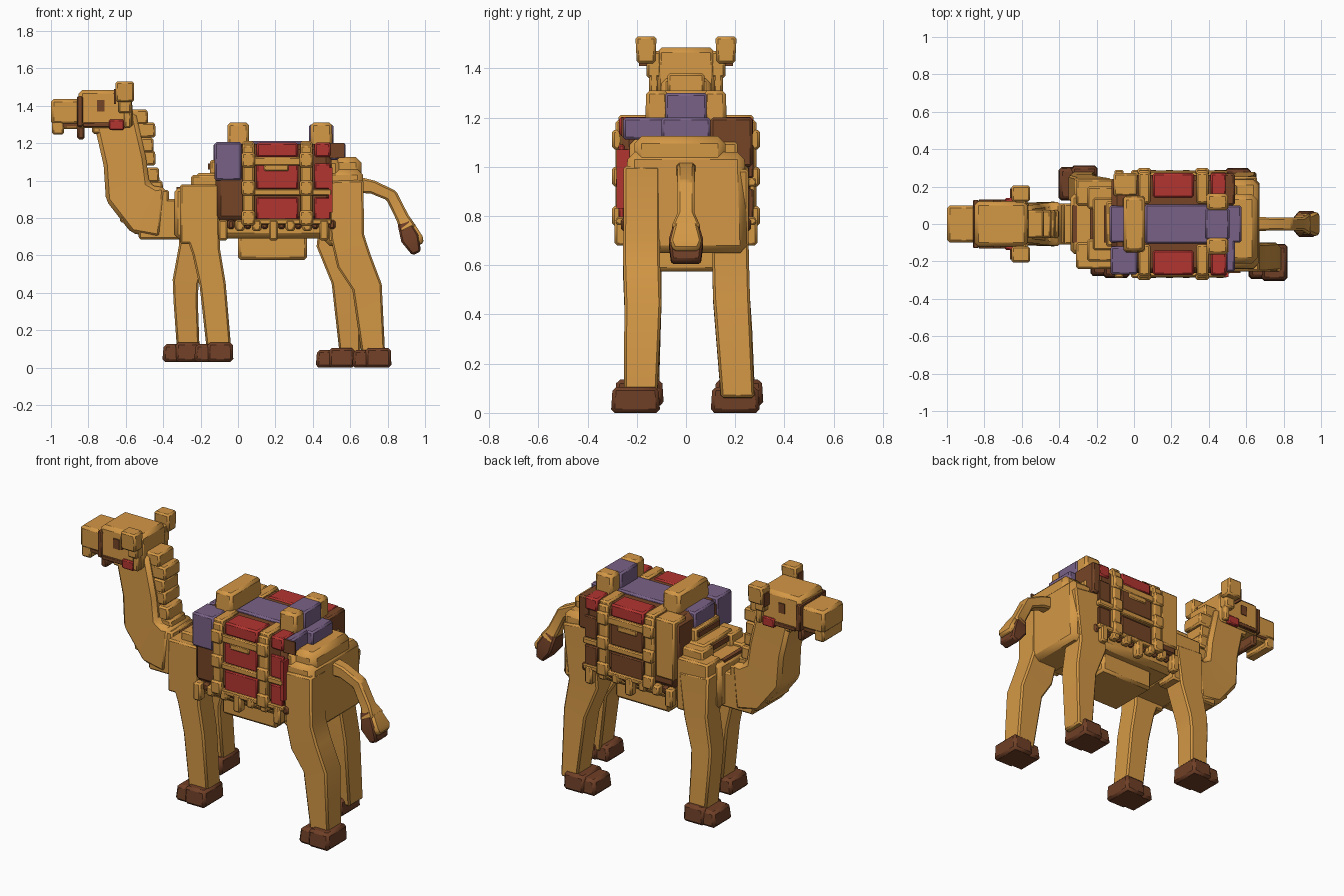
import bpy, bmesh
from mathutils import Vector

default_cube = bpy.data.objects.get("Cube")
if default_cube:
    bpy.data.objects.remove(default_cube)


def material(name, colour):
    mat = bpy.data.materials.new(name)
    mat.use_nodes = True
    mat.diffuse_color = (*colour, 1)
    mat.node_tree.nodes["Principled BSDF"].inputs["Base Color"].default_value = (*colour, 1)
    return mat


TAN = material("sandy tan fur", (.65, .31, .06))
HOOF = material("hoof brown", (.16, .05, .02))
LEATHER = material("leather brown", (.18, .06, .02))
RED = material("saddle red", (.45, .035, .03))
PURPLE = material("cushion purple", (.19, .12, .24))
created = []


def finish(name, bm, mat, bevel):
    bmesh.ops.recalc_face_normals(bm, faces=bm.faces)
    mesh = bpy.data.meshes.new(name)
    bm.to_mesh(mesh)
    bm.free()
    mesh.materials.append(mat)
    obj = bpy.data.objects.new(name, mesh)
    bpy.context.collection.objects.link(obj)
    if bevel:
        mod = obj.modifiers.new("soft edges", "BEVEL")
        mod.width = bevel
        mod.segments = 1
    created.append(obj)


def box(name, mat, xs, ys, zs, bevel=.01, top=(1, 1)):
    """Box between ranges; its top face is scaled by top."""
    bm = bmesh.new()
    bmesh.ops.create_cube(bm, size=1)
    for v in bm.verts:
        if v.co.z > 0:
            v.co.x *= top[0]
            v.co.y *= top[1]
        v.co = Vector([(lo + hi) / 2 + c * (hi - lo) for c, (lo, hi) in zip(v.co, (xs, ys, zs))])
    finish(name, bm, mat, bevel)


def pair(name, mat, xs, ys, zs, **kw):
    """The same box on both flanks, given for the far (+y) one."""
    box("far_" + name, mat, xs, ys, zs, **kw)
    box("near_" + name, mat, xs, (-ys[1], -ys[0]), zs, **kw)


def limb(name, mat, path, bevel=.01):
    """Rectangular sections (x, y, z, half thickness, half width) along a path."""
    bm = bmesh.new()
    centres = [Vector(p[:3]) for p in path]
    rings = []
    for i, (c, p) in enumerate(zip(centres, path)):
        t = centres[min(i + 1, len(path) - 1)] - centres[max(i - 1, 0)]
        n = Vector((-t.z, 0, t.x)).normalized() * p[3]
        w = Vector((0, p[4], 0))
        rings.append([bm.verts.new(c + a * n + b * w) for a, b in ((-1, -1), (1, -1), (1, 1), (-1, 1))])
    for a, b in zip(rings, rings[1:]):
        for k in range(4):
            j = (k + 1) % 4
            bm.faces.new((a[k], a[j], b[j], b[k]))
    bm.faces.new(rings[0])
    bm.faces.new(rings[-1])
    finish(name, bm, mat, bevel)


# Body
box("barrel", TAN, (-.12, .55), (-.23, .23), (.69, 1.12), bevel=.03)
box("belly", TAN, (0, .37), (-.16, .16), (.575, .72), bevel=.015)
box("chest", TAN, (-.34, -.08), (-.16, .16), (.69, .96), bevel=.02)
box("withers", TAN, (-.22, -.08), (-.14, .14), (.9, 1.04))
box("withers_top", TAN, (-.15, -.06), (-.12, .12), (.95, 1.11))
box("rump", TAN, (.46, .67), (-.25, .25), (.65, 1.06), bevel=.03, top=(.98, .95))
box("rump_top", TAN, (.5, .66), (-.21, .16), (.98, 1.125), bevel=.03)
pair("shoulder", TAN, (-.31, -.1), (.1, .24), (.66, .98))
pair("shoulder_step", TAN, (-.25, -.08), (.08, .2), (.9, 1.03))
for x, z in ((-.33, .965), (-.235, 1.02), (-.16, 1.09)):
    box("withers_patch", LEATHER, (x, x + .025), (-.1, .1), (z - .03, z), bevel=0)

# Neck, throat and stepped mane
limb("neck", TAN, [(-.4, 0, .83, .14, .12), (-.5, 0, .84, .14, .115), (-.59, 0, .94, .125, .11),
                   (-.605, 0, 1.1, .115, .105), (-.66, 0, 1.34, .115, .1)], bevel=.02)
box("neck_front", TAN, (-.695, -.5), (-.1, .1), (.89, 1.05), top=(1.06, 1))
box("throat", TAN, (-.63, -.4), (-.105, .105), (.775, .95), top=(1.1, 1))
box("neck_base", TAN, (-.53, -.3), (-.11, .11), (.685, .9), top=(1.1, 1))
for x, z in ((-.48, 1.38), (-.44, 1.31), (-.45, 1.23), (-.44, 1.16), (-.42, 1.07), (-.4, 1)):
    box("mane_step", TAN, (x - .16, x), (-.075, .075), (z - .08, z), top=(.96, 1))
box("nape", TAN, (-.55, -.37), (-.11, .11), (.83, .95))

# Head
box("skull", TAN, (-.86, -.56), (-.125, .125), (1.28, 1.485), bevel=.02, top=(.94, .95))
box("jaw", TAN, (-.78, -.56), (-.1, .1), (1.25, 1.32))
box("muzzle", TAN, (-1, -.82), (-.1, .1), (1.3, 1.435), bevel=.015)
box("upper_lip", TAN, (-.995, -.93), (-.095, .095), (1.245, 1.33))
box("lower_jaw", TAN, (-.95, -.82), (-.085, .085), (1.275, 1.33))
box("mouth_line", LEATHER, (-.94, -.85), (-.09, .09), (1.29, 1.305), bevel=0)
box("bridle_noseband", LEATHER, (-.86, -.83), (-.129, .129), (1.29, 1.45), bevel=.005)
box("bridle_bit", LEATHER, (-.86, -.82), (-.1, .1), (1.22, 1.3))
pair("ear", TAN, (-.655, -.555), (.125, .2), (1.42, 1.53), top=(1, 1.15))
pair("ear_root", TAN, (-.64, -.57), (.1, .16), (1.36, 1.47))
pair("ear_lining", LEATHER, (-.662, -.652), (.14, .19), (1.41, 1.49), bevel=0)
pair("eye", LEATHER, (-.755, -.715), (.119, .127), (1.37, 1.43), bevel=0)
pair("bridle_cheek", LEATHER, (-.83, -.6), (.11, .132), (1.285, 1.31), bevel=.004)
pair("bridle_red", RED, (-.69, -.61), (.11, .138), (1.27, 1.325), bevel=.006)
pair("bridle_strap", TAN, (-.61, -.57), (.11, .15), (1.28, 1.4))

# Legs and hooves
limb("near_front_leg", TAN, [(-.2, -.17, .95, .1, .07), (-.2, -.17, .78, .1, .07), (-.17, -.17, .62, .075, .07),
                             (-.135, -.17, .44, .07, .07), (-.1, -.175, .08, .065, .065)])
limb("far_front_leg", TAN, [(-.22, .17, .9, .1, .075), (-.235, .18, .65, .08, .07),
                            (-.28, .19, .46, .07, .07), (-.28, .2, .36, .065, .068), (-.265, .215, .08, .06, .065)])
limb("near_hind_leg", TAN, [(.575, -.18, 1, .095, .074), (.585, -.18, .7, .09, .075), (.62, -.18, .57, .095, .075),
                            (.69, -.175, .43, .08, .075), (.725, -.185, .06, .062, .068)])
limb("far_hind_leg", TAN, [(.56, .18, 1, .1, .074), (.52, .18, .65, .1, .075),
                           (.575, .185, .46, .075, .075), (.6, .21, .06, .055, .068)])
for name, x, y, z in (("near_front", -.125, -.19, .03), ("far_front", -.295, .215, .03),
                      ("near_hind", .72, -.205, 0), ("far_hind", .525, .2, 0)):
    box(name + "_hoof", HOOF, (x - .04, x + .1), (y - .1, y + .1), (z, z + .105), bevel=.015, top=(.97, .93))
    box(name + "_toe", HOOF, (x - .11, x), (y - .09, y + .09), (z, z + .095), bevel=.015, top=(.85, .9))

# Tail, its tuft dark underneath and tan along the outside
limb("tail", TAN, [(.62, 0, .98, .045, .04), (.72, 0, .965, .036, .035), (.82, 0, .92, .035, .035),
                   (.88, 0, .8, .035, .035), (.91, 0, .74, .045, .06)])
limb("tail_tuft", HOOF, [(.885, 0, .78, .035, .045), (.92, 0, .69, .05, .07), (.955, 0, .61, .025, .06)])
limb("tail_tuft_outside", TAN, [(.92, 0, .77, .02, .045), (.965, 0, .69, .025, .065), (.98, 0, .66, .015, .05)])

# Saddle cloth and seat
box("saddle_cloth", LEATHER, (-.12, .5), (-.262, .262), (.78, 1.195), bevel=.03)
box("seat_cushion", PURPLE, (.06, .4), (-.105, .105), (1.16, 1.21))
box("seat_front_cushion", PURPLE, (-.13, -.04), (-.1, .1), (1.06, 1.2))
box("seat_back_cushion", PURPLE, (.48, .575), (-.1, .1), (1.11, 1.2))
box("near_front_cloth", PURPLE, (-.125, .02), (-.27, -.12), (1, 1.205))
box("far_front_bag", TAN, (-.11, .02), (.15, .272), (.84, 1.2))
box("near_back_cloth", PURPLE, (.49, .54), (-.255, -.08), (1.11, 1.2))
box("near_back_trim", LEATHER, (.49, .57), (-.262, -.254), (1.12, 1.2), bevel=0)
box("near_back_lining", RED, (.485, .505), (-.283, -.21), (.83, 1.07), bevel=0)
box("far_back_cloth", LEATHER, (.48, .54), (.1, .27), (1, 1.2))

# Saddle horns: one solid bar in front, two posts around a cushion behind
box("front_saddle_horn", TAN, (-.058, .06), (-.155, .155), (1.15, 1.31), bevel=.015, top=(.97, .93))
pair("back_saddle_post", TAN, (.387, .505), (.07, .165), (1.15, 1.31), bevel=.015, top=(.97, .95))
box("back_horn_cushion", PURPLE, (.38, .51), (-.085, .085), (1.15, 1.3))

# Cloth panels: red on the near flank, leather on the far one
for name, xs in (("middle", (.1, .32)), ("rear", (.41, .495))):
    pair(name + "_top_panel", RED, xs, (.14, .273), (1.125, 1.203))
    for row, zs in (("upper", (.955, 1.09)), ("lower", (.79, .91))):
        box(f"near_{name}_{row}_panel", RED, xs, (-.275, -.25), zs, bevel=.006)
        box(f"far_{name}_{row}_panel", LEATHER, xs, (.25, .275), zs, bevel=.006)

# Straps
for name, x in (("front", .055), ("rear", .365)):
    pair(name + "_strap", TAN, (x - .032, x + .032), (.25, .286), (.76, 1.19))
    pair(name + "_strap_top", TAN, (x - .032, x + .032), (.11, .275), (1.15, 1.21))
    for z in (.8, .96, 1.11):
        pair(name + "_buckle", TAN, (x - .036, x + .036), (.26, .3), (z - .04, z + .04))
pair("middle_strap", TAN, (.03, .5), (.25, .285), (.92, .955), bevel=.006)
pair("hem_strap", TAN, (.03, .5), (.25, .285), (.765, .795), bevel=.006)
pair("upper_strap", TAN, (.08, .34), (.25, .281), (1.08, 1.125), bevel=.006)
pair("upper_strap_drop", TAN, (.14, .27), (.25, .281), (1.05, 1.085), bevel=.006)

# Tassels along the hem
for i in range(7):
    x = -.08 + .09 * i
    low = .68 if i % 3 == 0 else .73
    pair(f"tassel_{i}", TAN, (x - .025, x + .025), (.235, .29), (low, .79))
    pair(f"tassel_band_{i}", LEATHER, (x + .025, x + .06), (.23, .265), (.74, .79))

# Smooth shading with sharp edges kept
bpy.ops.object.select_all(action="DESELECT")
for obj in created:
    obj.select_set(True)
bpy.context.view_layer.objects.active = created[0]
bpy.ops.object.shade_smooth_by_angle()
